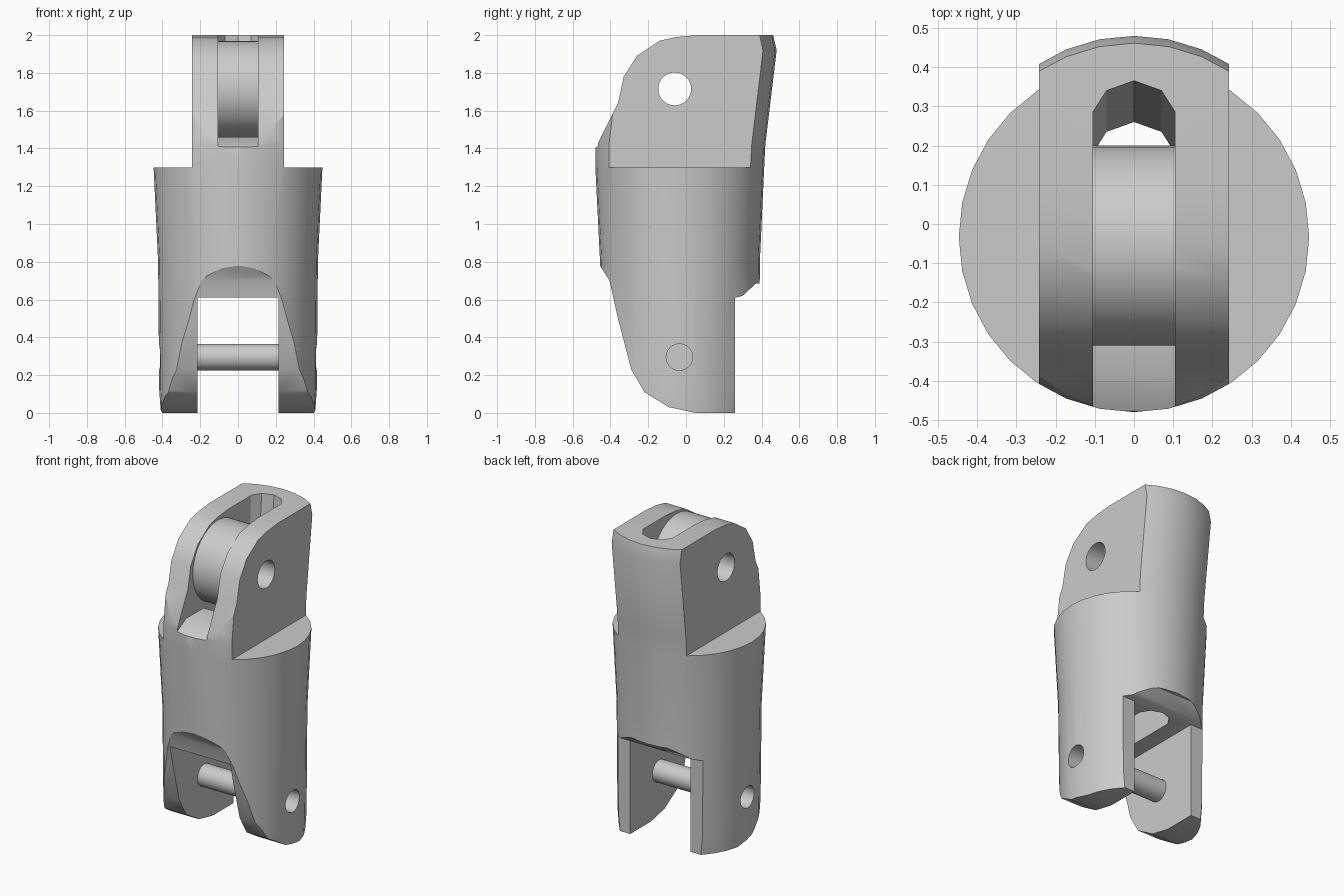
import bpy, bmesh, math

cube = bpy.data.objects.get("Cube")
if cube:
    bpy.data.objects.remove(cube, do_unlink=True)

grey = bpy.data.materials.new("plain_grey")
grey.use_nodes = True
colour = (0.6, 0.6, 0.6, 1)
grey.diffuse_color = colour
grey.node_tree.nodes["Principled BSDF"].inputs["Base Color"].default_value = colour


def loft(name, rings):
    """Closed solid through matching rings of points."""
    bm = bmesh.new()
    loops = [[bm.verts.new(p) for p in ring] for ring in rings]
    n = len(loops[0])
    for low, high in zip(loops, loops[1:]):
        for i in range(n):
            j = (i + 1) % n
            bm.faces.new((low[i], low[j], high[j], high[i]))
    bm.faces.new(loops[0][::-1])
    bm.faces.new(loops[-1])
    bmesh.ops.recalc_face_normals(bm, faces=bm.faces)
    mesh = bpy.data.meshes.new(name)
    bm.to_mesh(mesh)
    bm.free()
    mesh.materials.append(grey)
    obj = bpy.data.objects.new(name, mesh)
    bpy.context.collection.objects.link(obj)
    return obj


def side_prism(name, outline, x0, x1):
    """Outline of (y, z) points extruded along x."""
    return loft(name, [[(x, y, z) for y, z in outline] for x in (x0, x1)])


def circle(r, cu, cv, n=32):
    return [(cu + r * math.cos(math.tau * i / n), cv + r * math.sin(math.tau * i / n))
            for i in range(n)]


def carve(obj, tool, operation="DIFFERENCE"):
    """Apply a boolean and discard the tool."""
    tool.hide_render = True
    mod = obj.modifiers.new("carve", "BOOLEAN")
    mod.operation, mod.solver, mod.object = operation, "EXACT", tool
    bpy.ops.object.select_all(action="DESELECT")
    bpy.context.view_layer.objects.active = obj
    obj.select_set(True)
    bpy.ops.object.modifier_apply(modifier=mod.name)
    bpy.data.objects.remove(tool, do_unlink=True)


def smooth(obj):
    bpy.ops.object.select_all(action="DESELECT")
    bpy.context.view_layer.objects.active = obj
    obj.select_set(True)
    bpy.ops.object.shade_smooth_by_angle(angle=math.radians(30))


# Round body: height, radius, centre y
sections = [(-0.05, 0.405, -0.03), (0.12, 0.417, -0.03), (0.8, 0.423, -0.032),
            (1.3, 0.447, -0.033), (1.42, 0.45, -0.03), (1.92, 0.45, 0.03), (2.05, 0.45, 0.0)]
body = loft("finger_body", [[(x, y, z) for x, y in circle(r, 0, c)] for z, r, c in sections])

# Side silhouette trims the knuckle, the leg fronts and the leg backs
silhouette = [(0.26, 0), (0.26, 0.61), (0.3, 0.62), (0.37, 0.685), (0.6, 0.69), (0.6, 2),
              (0.06, 2), (-0.05, 1.99), (-0.14, 1.97), (-0.26, 1.89), (-0.33, 1.78),
              (-0.36, 1.64), (-0.48, 1.4), (-0.6, 1.3), (-0.6, 0.98), (-0.455, 0.78),
              (-0.405, 0.7), (-0.36, 0.5), (-0.29, 0.23), (-0.22, 0.11), (-0.09, 0.03), (0.05, 0)]
carve(body, side_prism("silhouette", silhouette, -0.7, 0.7), "INTERSECT")

# Shoulders either side of the upper tongue
for s in (-1, 1):
    block = [(-0.7, 1.3), (0.7, 1.3), (0.7, 2.2), (-0.7, 2.2)]
    carve(body, side_prism("shoulder_cut", block, s * 0.243, s * 0.7))

# Gap between the legs
gap = [(-0.7, -0.2), (0.7, -0.2), (0.7, 0.61), (-0.7, 0.61)]
carve(body, side_prism("leg_gap", gap, -0.215, 0.215))


# Slanted cord channel from the top down to the leg gap
def channel_ring(z, back):
    w = 0.105
    return [(-w, -0.2, z), (w, -0.2, z), (w, back - 0.08, z), (0.07, back - 0.025, z),
            (0, back, z), (-0.07, back - 0.025, z), (-w, back - 0.08, z)]


carve(body, loft("channel", [channel_ring(0.5, 0.252), channel_ring(2.1, 0.373)]))

# Open slot in front of the wheel, with a sloping floor
slot = [(-0.7, 1.3), (-0.47, 1.41), (-0.375, 1.46), (0, 1.46), (0, 2.2), (-0.7, 2.2)]
carve(body, side_prism("front_slot", slot, -0.105, 0.105))

# Wheel in the slot, sharing its axle hole with the tongue
wheel = side_prism("wheel", circle(0.255, -0.055, 1.715), -0.105, 0.105)
for part in (body, wheel):
    carve(part, side_prism("axle_hole", circle(0.087, -0.06, 1.715), -0.6, 0.6))

# Lower pin, recessed in the leg holes
pivot = circle(0.07, -0.035, 0.295)
carve(body, side_prism("pin_hole", pivot, -0.6, 0.6))
pin = side_prism("lower_pin", pivot, -0.25, 0.25)

for part in (body, wheel, pin):
    smooth(part)
